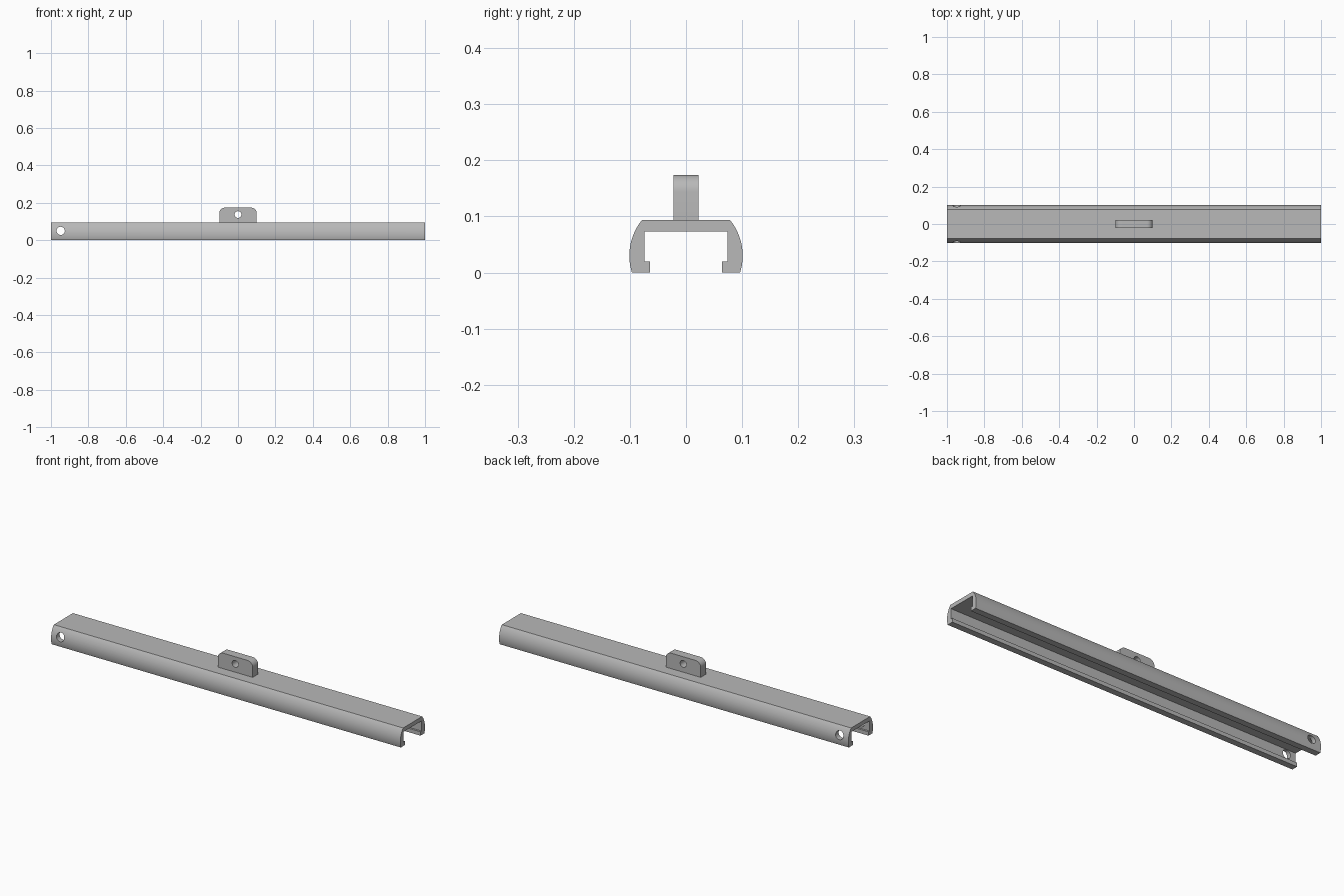
import bpy, bmesh
from math import sin, cos, asin, pi, radians

cube = bpy.data.objects.get("Cube")
if cube:
    bpy.data.objects.remove(cube, do_unlink=True)

grey = bpy.data.materials.new("plain grey")
grey.use_nodes = True
COLOUR = (0.48, 0.48, 0.48, 1)
grey.diffuse_color = COLOUR
grey.node_tree.nodes["Principled BSDF"].inputs["Base Color"].default_value = COLOUR


def extrude(name, points, move):
    """Closed prism from a list of 3D outline points, swept along move."""
    bm = bmesh.new()
    face = bm.faces.new([bm.verts.new(p) for p in points])
    swept = bmesh.ops.extrude_face_region(bm, geom=[face])["geom"]
    verts = [v for v in swept if isinstance(v, bmesh.types.BMVert)]
    bmesh.ops.translate(bm, vec=move, verts=verts)
    bmesh.ops.recalc_face_normals(bm, faces=bm.faces)
    mesh = bpy.data.meshes.new(name)
    bm.to_mesh(mesh)
    bm.free()
    mesh.materials.append(grey)
    obj = bpy.data.objects.new(name, mesh)
    bpy.context.collection.objects.link(obj)
    return obj


def arc(cx, cz, r, start, end, steps):
    return [(cx + r * cos(start + (end - start) * i / steps),
             cz + r * sin(start + (end - start) * i / steps))
            for i in range(steps + 1)]


def drill(obj, x, z, r):
    """Round hole right through the part, front to back."""
    outline = [(px, -0.2, pz) for px, pz in arc(x, z, r, 0, 2 * pi, 32)[:-1]]
    cutter = extrude(obj.name + "_hole_cutter", outline, (0, 0.4, 0))
    cutter.hide_render = True
    mod = obj.modifiers.new("hole", 'BOOLEAN')
    mod.operation, mod.solver, mod.object = 'DIFFERENCE', 'EXACT', cutter
    bpy.context.view_layer.objects.active = obj
    bpy.ops.object.modifier_apply(modifier=mod.name)
    bpy.data.objects.remove(cutter, do_unlink=True)


def smooth(obj):
    bpy.ops.object.select_all(action='DESELECT')
    obj.select_set(True)
    bpy.context.view_layer.objects.active = obj
    bpy.ops.object.shade_smooth_by_angle(angle=radians(25))


# Channel rail: bulging outer walls, flat top, inward lips along the bottom
TOP, BULGE_Z, BULGE_R = 0.094, 0.03, 0.101
half = [(0.064, 0.0)]
half += arc(0, BULGE_Z, BULGE_R, asin(-BULGE_Z / BULGE_R),
            asin((TOP - BULGE_Z) / BULGE_R), 16)
inner = [(0.074, 0.073), (0.074, 0.02), (0.064, 0.02)]
mirrored = lambda pts: [(-y, z) for y, z in reversed(pts)]
profile = half + mirrored(half) + mirrored(inner) + inner
rail = extrude("channel_rail", [(-1, y, z) for y, z in profile], (2, 0, 0))
drill(rail, -0.948, 0.05, 0.022)
smooth(rail)

# Mounting lug: upright plate with rounded upper corners and a pin hole
W, H, R, T = 0.1, 0.174, 0.03, 0.0225
right = [(W, TOP)] + arc(W - R, H - R, R, 0, pi / 2, 8)
lug = extrude("mounting_lug", [(x, -T, z) for x, z in right + mirrored(right)],
              (0, 2 * T, 0))
drill(lug, 0, 0.137, 0.018)
smooth(lug)
